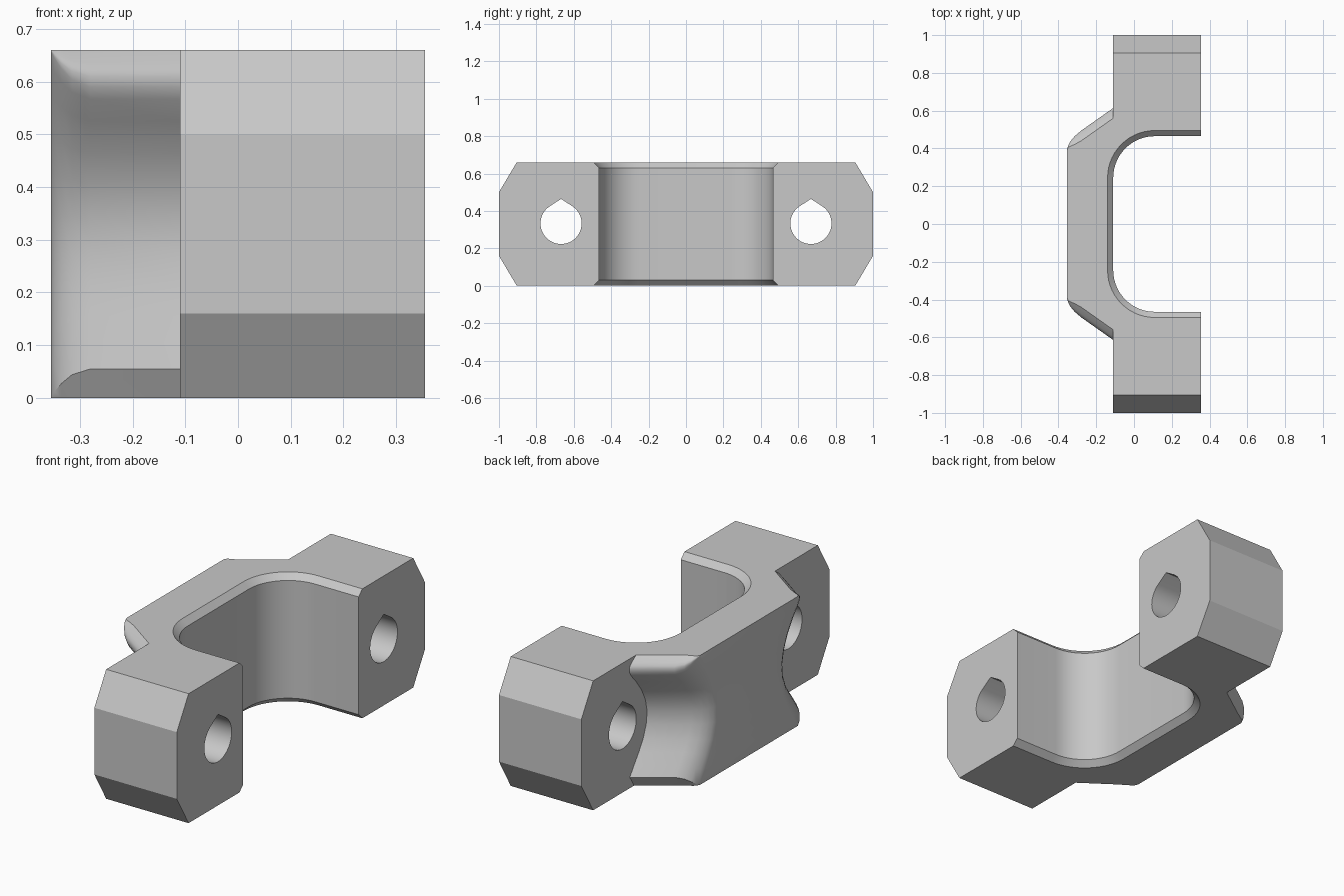
import bpy, bmesh, math

cube = bpy.data.objects.get("Cube")
if cube:
    bpy.data.objects.remove(cube, do_unlink=True)

HEIGHT = 0.66
BACK = -0.11
FRONT = 0.355

grey = bpy.data.materials.new("plain_grey")
grey.use_nodes = True
grey.diffuse_color = (0.58, 0.58, 0.58, 1)
grey.node_tree.nodes["Principled BSDF"].inputs["Base Color"].default_value = grey.diffuse_color


def loft(name, rings):
    """Closed solid through rings with equal point counts."""
    bm = bmesh.new()
    loops = [[bm.verts.new(p) for p in ring] for ring in rings]
    for a, b in zip(loops, loops[1:]):
        for i in range(len(a)):
            j = (i + 1) % len(a)
            bm.faces.new((a[i], a[j], b[j], b[i]))
    bm.faces.new(loops[0])
    bm.faces.new(loops[-1])
    bmesh.ops.recalc_face_normals(bm, faces=bm.faces)
    mesh = bpy.data.meshes.new(name)
    bm.to_mesh(mesh)
    bm.free()
    mesh.materials.append(grey)
    obj = bpy.data.objects.new(name, mesh)
    bpy.context.collection.objects.link(obj)
    return obj


def combine(target, tool, operation):
    """Apply a boolean and remove the helper."""
    tool.hide_render = True
    mod = target.modifiers.new(operation.lower(), 'BOOLEAN')
    mod.operation = operation
    mod.solver = 'EXACT'
    mod.object = tool
    bpy.context.view_layer.objects.active = target
    bpy.ops.object.modifier_apply(modifier=mod.name)
    bpy.data.objects.remove(tool, do_unlink=True)


# Main bar with chamfered ends
half = [(0.905, 0), (1, 0.16), (1, 0.5), (0.905, HEIGHT)]
outline = half + [(-y, z) for y, z in reversed(half)]
bracket = loft("clamp_bracket", [[(x, y, z) for y, z in outline] for x in (BACK, FRONT)])

# Rear bulge: scooped side profile from top rim to bottom rim
RIDGE, TOP, LOW = 0.614, 0.59, 0.055
side = [(0.56, HEIGHT), (0.595, 0.635), (0.608, 0.622), (RIDGE, 0.61), (0.612, TOP),
        (0.598, 0.567), (0.56, 0.525), (0.515, 0.465), (0.485, 0.405), (0.47, 0.34),
        (0.478, 0.275), (0.503, 0.21), (0.538, 0.155), (0.575, 0.105), (0.61, LOW), (0.575, 0)]


def bulge_ring(x, shift, k):
    """Section at x, moved inward, with rim rounding scaled by k."""
    top, low = HEIGHT - (HEIGHT - TOP) * k, LOW * k
    pts = []
    for y, z in side:
        if z >= TOP:
            z, y = HEIGHT - (HEIGHT - z) * k, RIDGE - (RIDGE - y) * k
        elif z <= LOW:
            z, y = z * k, RIDGE - (RIDGE - y) * k
        else:
            z = low + (z - LOW) / (TOP - LOW) * (top - low)
        pts.append((x, y - shift, z))
    return pts + [(x, -y, z) for x, y, z in reversed(pts)]


stations = [(-0.06, 0, 1), (BACK, 0, 1), (-0.28, 0.12, 1), (-0.315, 0.15, 0.8),
            (-0.335, 0.174, 0.5), (-0.348, 0.197, 0.22), (-0.355, 0.22, 0.03)]
combine(bracket, loft("rear_bulge", [bulge_ring(*s) for s in stations]), 'UNION')


# Rounded channel with chamfered rims
def channel_ring(z, grow):
    r, cx, cy, steps = 0.22 + grow, 0.11, 0.245, 14
    pts = [(0.6, cy + r, z)]
    for i in range(steps + 1):
        a = math.pi / 2 * (1 + i / steps)
        pts.append((cx + r * math.cos(a), cy + r * math.sin(a), z))
    return pts + [(x, -y, z) for x, y, z in reversed(pts)]


rims = [(-0.05, 0.08), (0.03, 0), (HEIGHT - 0.03, 0), (HEIGHT + 0.05, 0.08)]
combine(bracket, loft("channel_cutter", [channel_ring(*r) for r in rims]), 'DIFFERENCE')

# Teardrop bolt holes
R, PEAK, STEPS = 0.11, 0.131, 36
start = math.asin(R / PEAK)
sweep = math.pi + 2 * start
for side_sign in (-1, 1):
    hole = [(0, PEAK)]
    for i in range(STEPS + 1):
        a = start - sweep * i / STEPS
        hole.append((R * math.cos(a), R * math.sin(a)))
    rings = [[(x, side_sign * 0.668 + y, 0.333 + z) for y, z in hole] for x in (-0.6, 0.6)]
    combine(bracket, loft("bolt_hole_cutter", rings), 'DIFFERENCE')

# Smooth curved walls, crisp edges
bpy.ops.object.select_all(action='DESELECT')
bracket.select_set(True)
bpy.context.view_layer.objects.active = bracket
bpy.ops.object.shade_smooth_by_angle(angle=math.radians(30))
